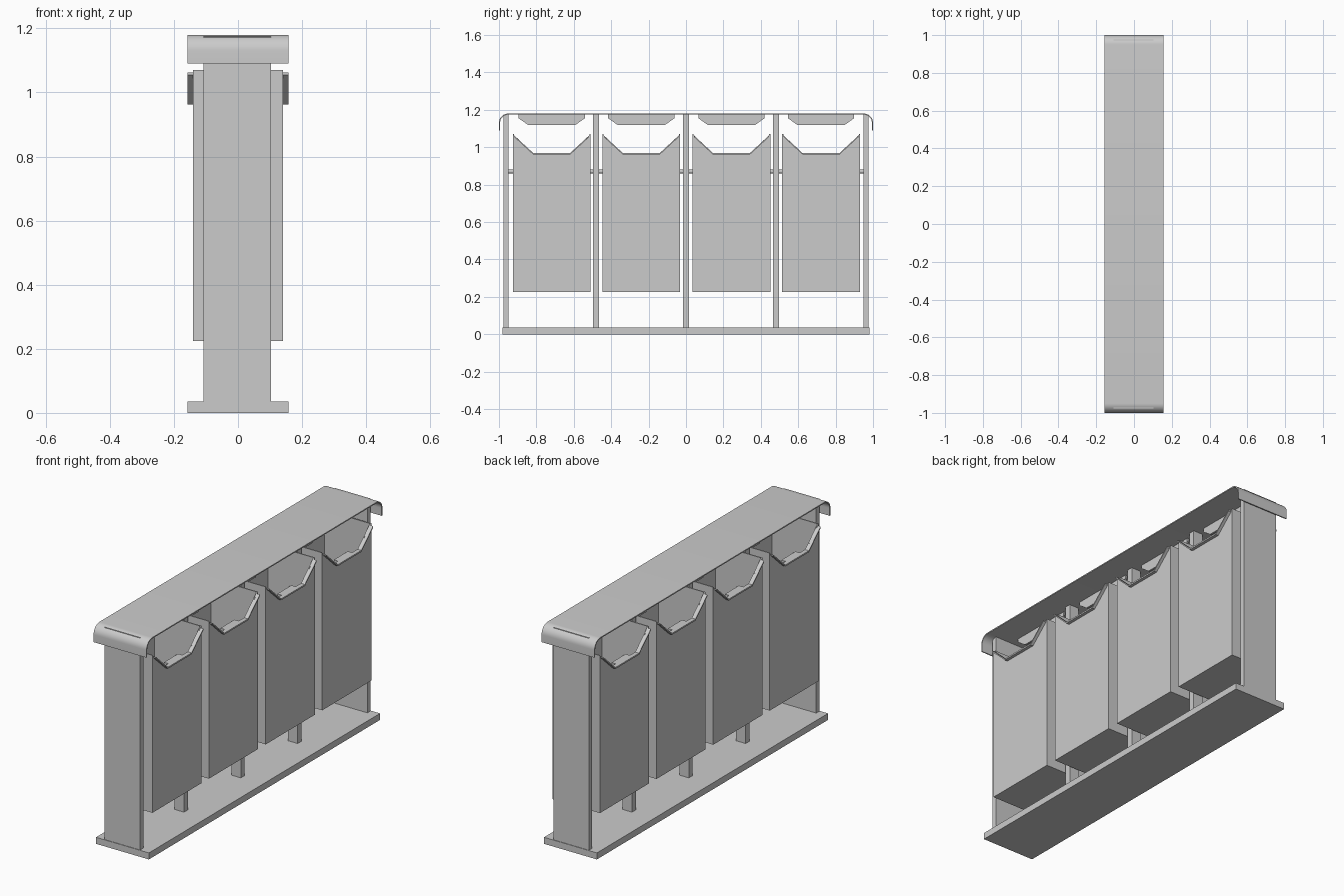
import bpy, math
from mathutils import Vector

cube = bpy.data.objects.get("Cube")
if cube:
    bpy.data.objects.remove(cube, do_unlink=True)

metal = bpy.data.materials.new("grey_metal")
metal.use_nodes = True
GREY = (0.6, 0.6, 0.6, 1)
metal.diffuse_color = GREY
metal.node_tree.nodes["Principled BSDF"].inputs["Base Color"].default_value = GREY


def prism(name, profile, x0, x1):
    """Extrude a (y, z) outline from x0 to x1."""
    n = len(profile)
    verts = [(x, y, z) for x in (x0, x1) for y, z in profile]
    faces = [tuple(range(n))[::-1], tuple(range(n, 2 * n))]
    faces += [(i, (i + 1) % n, (i + 1) % n + n, i + n) for i in range(n)]
    area = sum(profile[i][0] * profile[(i + 1) % n][1]
               - profile[(i + 1) % n][0] * profile[i][1] for i in range(n))
    if area < 0:
        faces = [f[::-1] for f in faces]
    mesh = bpy.data.meshes.new(name)
    mesh.from_pydata(verts, [], faces)
    mesh.materials.append(metal)
    ob = bpy.data.objects.new(name, mesh)
    bpy.context.collection.objects.link(ob)
    return ob


def box(name, x0, x1, y0, y1, z0, z1):
    return prism(name, [(y0, z0), (y1, z0), (y1, z1), (y0, z1)], x0, x1)


def smooth(ob):
    bpy.ops.object.select_all(action='DESELECT')
    ob.select_set(True)
    bpy.context.view_layer.objects.active = ob
    bpy.ops.object.shade_smooth_by_angle(angle=math.radians(30))


# Base plate, end panels and middle posts
box("base", -0.157, 0.157, -0.98, 0.98, 0, 0.035)
box("front_end_panel", -0.108, 0.103, -0.977, -0.95, 0.035, 1.175)
box("back_end_panel", -0.108, 0.103, 0.95, 0.977, 0.035, 1.175)
posts = (-0.482, 0, 0.482)
for y in posts:
    box("post", -0.028, 0.028, y - 0.016, y + 0.016, 0.035, 1.175)

# Roof sheet with rolled-down ends
def roof_side(radius, bottom):
    arc = [(0.95 + radius * math.cos(a), 1.13 + radius * math.sin(a))
           for a in (math.pi / 2 * i / 10 for i in range(11))]
    right = [(0.95 + radius, bottom)] + arc
    return right + [(-y, z) for y, z in reversed(right)]

roof = prism("roof", roof_side(0.05, 1.09) + roof_side(0.044, 1.09)[::-1], -0.157, 0.157)
smooth(roof)

# Four open bins, notched on both long faces
HALF, LOW, HIGH, NOTCH, T = 0.208, 0.225, 1.07, 0.97, 0.006
for c in (-0.718, -0.239, 0.243, 0.722):
    wall = [(c - HALF, LOW), (c + HALF, LOW), (c + HALF, HIGH),
            (c + 0.1, NOTCH), (c - 0.1, NOTCH), (c - HALF, HIGH)]
    rim = [(c - 0.2, 1.062), (c - 0.1, NOTCH), (c + 0.1, NOTCH), (c + 0.2, 1.062)]
    rim += [(y, z - 0.008) for y, z in reversed(rim)]
    for s in (-1, 1):
        prism("bin_face", wall, *sorted((s * 0.14, s * (0.14 - T))))
        prism("bin_rim", rim, *sorted((s * 0.136, s * 0.157)))
        box("bin_inner_tab", *sorted((s * 0.105, s * 0.135)), c - 0.06, c + 0.06, 0.955, 0.967)
        box("bin_side", -0.134, 0.134, *sorted((c + s * HALF, c + s * (HALF - T))), LOW, HIGH)
        # Pivot pin reaching the neighbouring post
        y = c + s * 0.218
        bpy.ops.mesh.primitive_cylinder_add(vertices=16, radius=0.01, depth=0.044,
                                            location=(0, y, 0.87),
                                            rotation=(math.pi / 2, 0, 0))
        pin = bpy.context.object
        pin.name = "pivot_pin"
        pin.data.materials.append(metal)
        smooth(pin)
    box("bin_floor", -0.134, 0.134, c - HALF + T, c + HALF - T, LOW, LOW + T)

    # Stiffening plate hanging under the roof
    prism("roof_plate", [(c - 0.177, 1.176), (c - 0.177, 1.155), (c - 0.125, 1.118),
                         (c + 0.125, 1.118), (c + 0.177, 1.155), (c + 0.177, 1.176)],
          -0.005, 0.005)
